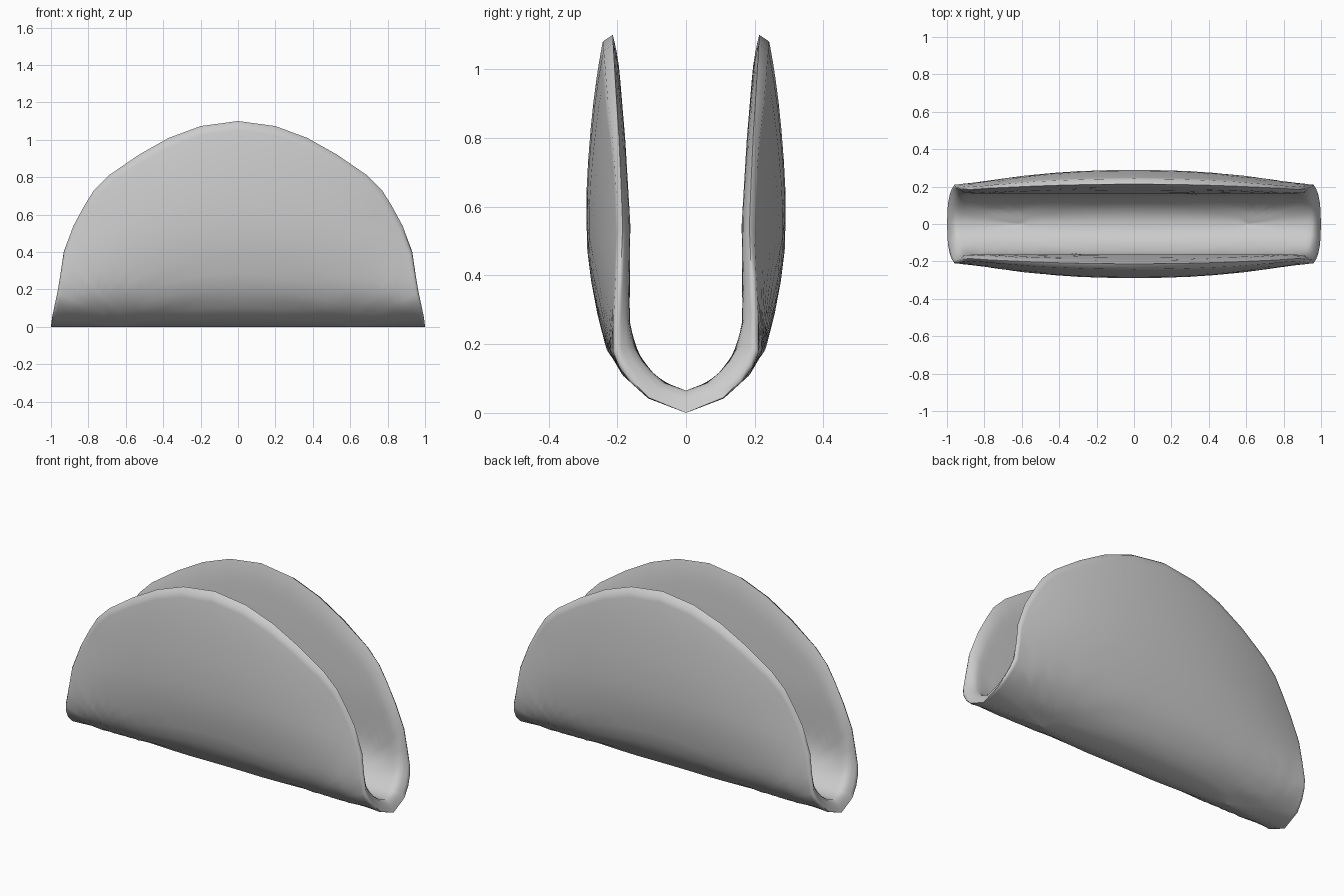
import bpy, bmesh, math

if "Cube" in bpy.data.objects:
    bpy.data.objects.remove(bpy.data.objects["Cube"])

# Quarter outline of the unfolded shell: (x, height along the wall)
QUARTER = [(1, 0), (.995, .05), (.985, .1), (.975, .15), (.965, .2), (.948, .3), (.932, .4),
           (.88, .54), (.82, .65), (.77, .73), (.69, .81), (.53, .92), (.37, 1.01),
           (.2, 1.073), (0, 1.1)]
# Folded cross-sections: height along the wall -> (y, z)
KEYS = [0, .05, .12, .2, .31, .4, .55, .8, .95, 1.1]
OUTER = [(0, 0), (.11, .042), (.185, .11), (.212, .18), (.207, .3), (.202, .4),
         (.197, .55), (.213, .8), (.225, .95), (.238, 1.1)]
INNER = [(0, .065), (.07, .09), (.12, .14), (.16, .21), (.167, .3), (.163, .4),
         (.162, .55), (.177, .8), (.19, .95), (.2, 1.1)]
RINGS = [0, .05, .1, .15, .2, .27, .35, .43, .51, .59, .67, .75, .82, .88, .92, .955, .982]


def lookup(h, table):
    for i in range(len(KEYS) - 1):
        if h <= KEYS[i + 1] + 1e-6:
            f = (h - KEYS[i]) / (KEYS[i + 1] - KEYS[i])
            a, b = table[i], table[i + 1]
            return a[0] + (b[0] - a[0]) * f, a[1] + (b[1] - a[1]) * f
    return table[-1]


def mix(a, b, f):
    return [p + (q - p) * f for p, q in zip(a, b)]


def fold(x, h, ring, table, swell=0):
    side = 1 if h >= 0 else -1
    h = abs(h)
    y, z = lookup(h, table)
    rise = math.sin(math.pi / 2 * min(1, max(0, (h - .15) / .47)))
    rho = min(1, max(ring, math.hypot(x, h / 1.1)))
    return (x, side * (y + swell * rise * (1 - rho ** 3)), z)


def rim_point(x, h):
    m = (.25 + .4 * max(0, abs(h) - .3) / .8) * min(1, abs(h) / .25)
    return mix(fold(x, h, 1, OUTER), fold(x, h, 1, INNER), m)


# Full outline by mirroring the quarter
half = QUARTER + [(-x, h) for x, h in QUARTER[-2::-1]]
outline = half + [(x, -h) for x, h in half[-2:0:-1]]
n = len(outline)
bm = bmesh.new()


def bridge(a, b):
    for i in range(n):
        j = (i + 1) % n
        bm.faces.new((a[i], b[i], b[j], a[j]))


def skin(table, swell, taper):
    # Rings grow from the fold line outwards to the rim
    rings = []
    for r in RINGS:
        f = max(0, (r - .88) / .12) ** 2 if taper else 0
        ring = []
        for X, H in outline:
            x, h = X * (.6 + .4 * r), H * r
            side = 1 if H >= 0 else -1
            p = fold(x, h if h else side * 1e-9, r, table, swell)
            if f:
                q = rim_point(X, H)
                p = (p[0], p[1] + (q[1] - fold(X, H, 1, table)[1]) * f,
                     p[2] + (q[2] - fold(X, H, 1, table)[2]) * f)
            ring.append(bm.verts.new(p))
        rings.append(ring)
    for a, b in zip(rings, rings[1:]):
        bridge(a, b)
    return rings[-1]


# Outer skin, thickened inner skin and the tapered rim joining them
outer_edge = skin(OUTER, .108, False)
inner_edge = skin(INNER, 0, True)
rim = [bm.verts.new(rim_point(x, h)) for x, h in outline]
bridge(outer_edge, rim)
bridge(inner_edge, rim)
bmesh.ops.remove_doubles(bm, verts=bm.verts, dist=1e-5)
bmesh.ops.recalc_face_normals(bm, faces=bm.faces)

mesh = bpy.data.meshes.new("folded_shell")
bm.to_mesh(mesh)
bm.free()
shell = bpy.data.objects.new("folded_shell", mesh)
bpy.context.collection.objects.link(shell)
bpy.context.view_layer.objects.active = shell
shell.select_set(True)
bpy.ops.object.shade_smooth_by_angle(angle=math.radians(75))
